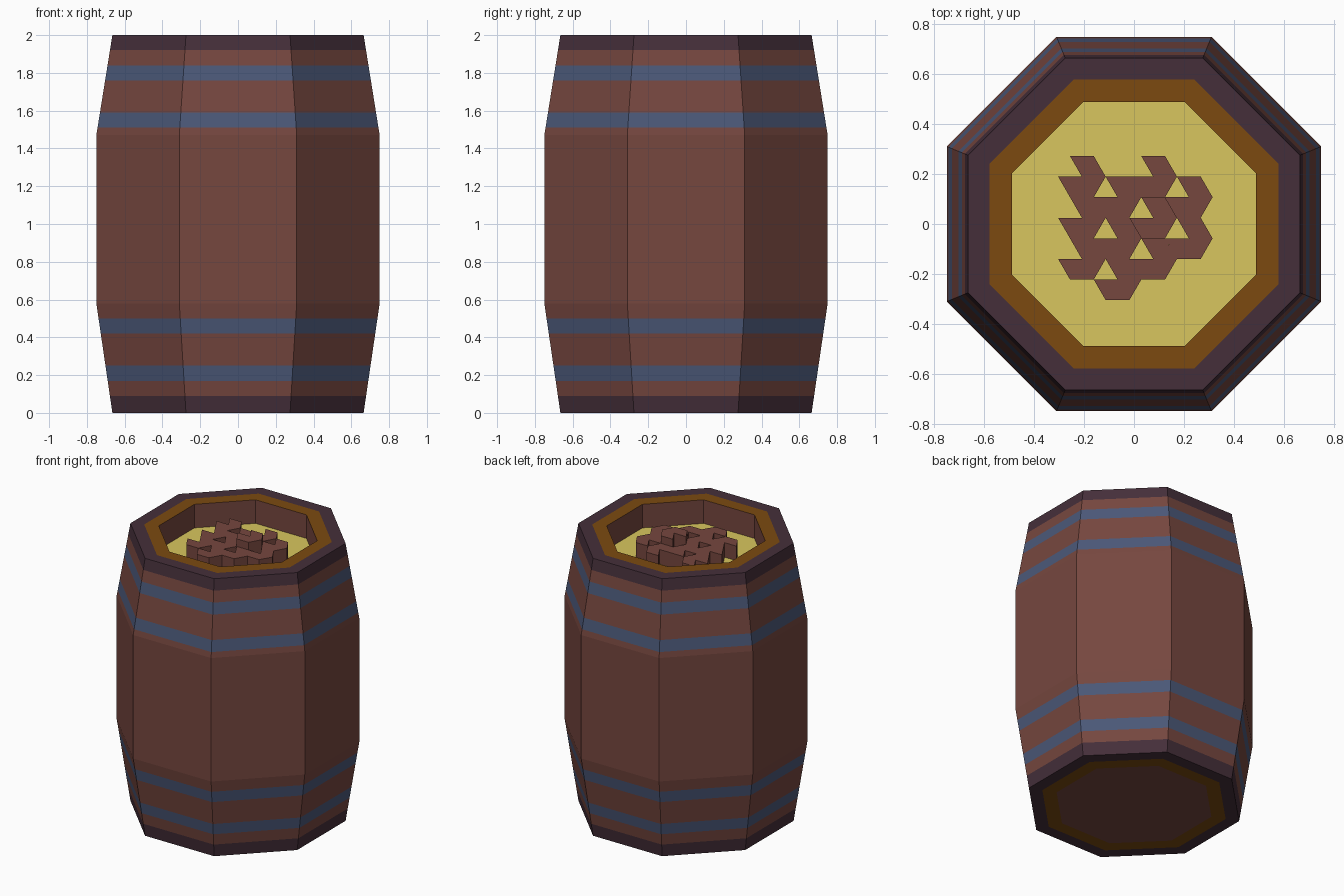
import bpy, bmesh, math

if "Cube" in bpy.data.objects:
    bpy.data.objects.remove(bpy.data.objects["Cube"])


def material(name, hexcode):
    lin = []
    for i in (0, 2, 4):
        c = int(hexcode[i:i + 2], 16) / 255
        lin.append(c / 12.92 if c <= 0.04045 else ((c + 0.055) / 1.055) ** 2.4)
    m = bpy.data.materials.new(name)
    m.diffuse_color = (*lin, 1)
    m.use_nodes = True
    m.node_tree.nodes["Principled BSDF"].inputs["Base Color"].default_value = m.diffuse_color
    return m


wood = material("reddish wood", "76473F")
dark = material("dark rim wood", "452F3A")
steel = material("blue steel", "4B5878")
amber = material("amber inner rim", "7C4A10")
honey = material("yellow honey", "D8C65E")
MATS = [wood, dark, steel, amber, honey]
WOOD, DARK, STEEL, AMBER, HONEY = range(5)


def finish(bm, name):
    bm.normal_update()
    me = bpy.data.meshes.new(name)
    bm.to_mesh(me)
    bm.free()
    for m in MATS:
        me.materials.append(m)
    ob = bpy.data.objects.new(name, me)
    bpy.context.collection.objects.link(ob)
    return ob


def octagon(bm, apothem, z):
    r = apothem / math.cos(math.pi / 8)
    return [bm.verts.new((r * math.cos(math.radians(22.5 + 45 * i)),
                          r * math.sin(math.radians(22.5 + 45 * i)), z)) for i in range(8)]


def stave_radius(z):
    # straight belly with tapered ends
    if z < 0.58:
        return 0.665 + 0.085 * z / 0.58
    if z > 1.47:
        return 0.75 - 0.085 * (z - 1.47) / 0.53
    return 0.75


# barrel: (apothem, height, colour of the band leading to the next ring)
FLOOR = 1.83
bands = [(0, DARK), (0.09, WOOD), (0.17, STEEL), (0.25, WOOD), (0.42, STEEL), (0.5, WOOD),
         (0.58, WOOD), (1.47, WOOD), (1.51, STEEL), (1.59, WOOD), (1.76, STEEL),
         (1.84, WOOD), (1.92, DARK)]
profile = [(0.49, 0, AMBER), (0.58, 0, DARK)]
profile += [(stave_radius(z), z, c) for z, c in bands]
profile += [(0.665, 2, DARK), (0.58, 2, AMBER), (0.49, 2, WOOD), (0.49, FLOOR, HONEY)]

bm = bmesh.new()
rings = [octagon(bm, a, z) for a, z, _ in profile]
for k in range(len(rings) - 1):
    lo, hi = rings[k], rings[k + 1]
    for i in range(8):
        j = (i + 1) % 8
        bm.faces.new((lo[i], lo[j], hi[j], hi[i])).material_index = profile[k][2]
bm.faces.new(rings[0][::-1]).material_index = WOOD
bm.faces.new(rings[-1]).material_index = HONEY
finish(bm, "barrel")

# honeycomb: hexagonal cells on a grid, each missing its upper left sixth
SIDE = 0.0953
ROW = SIDE * math.sqrt(3)


def comb_cell(bm, x, y, top):
    outline = [(x, y)] + [(x + SIDE * math.cos(math.radians(180 + 60 * i)),
                           y + SIDE * math.sin(math.radians(180 + 60 * i))) for i in range(6)]
    low = [bm.verts.new((px, py, FLOOR)) for px, py in outline]
    high = [bm.verts.new((px, py, top)) for px, py in outline]
    for i in range(7):
        j = (i + 1) % 7
        bm.faces.new((low[i], low[j], high[j], high[i]))
    for i in range(1, 6):
        bm.faces.new((high[0], high[i], high[i + 1]))


bm = bmesh.new()
for col, (count, y0) in enumerate([(3, 0.19), (3, 0.1075), (3, 0.19), (2, 0.1075)]):
    for row in range(count):
        raised = (col, row) == (2, 1)
        comb_cell(bm, -0.209 + col * SIDE * 1.5, y0 - row * ROW, 1.99 if raised else 1.935)
finish(bm, "honeycomb")
